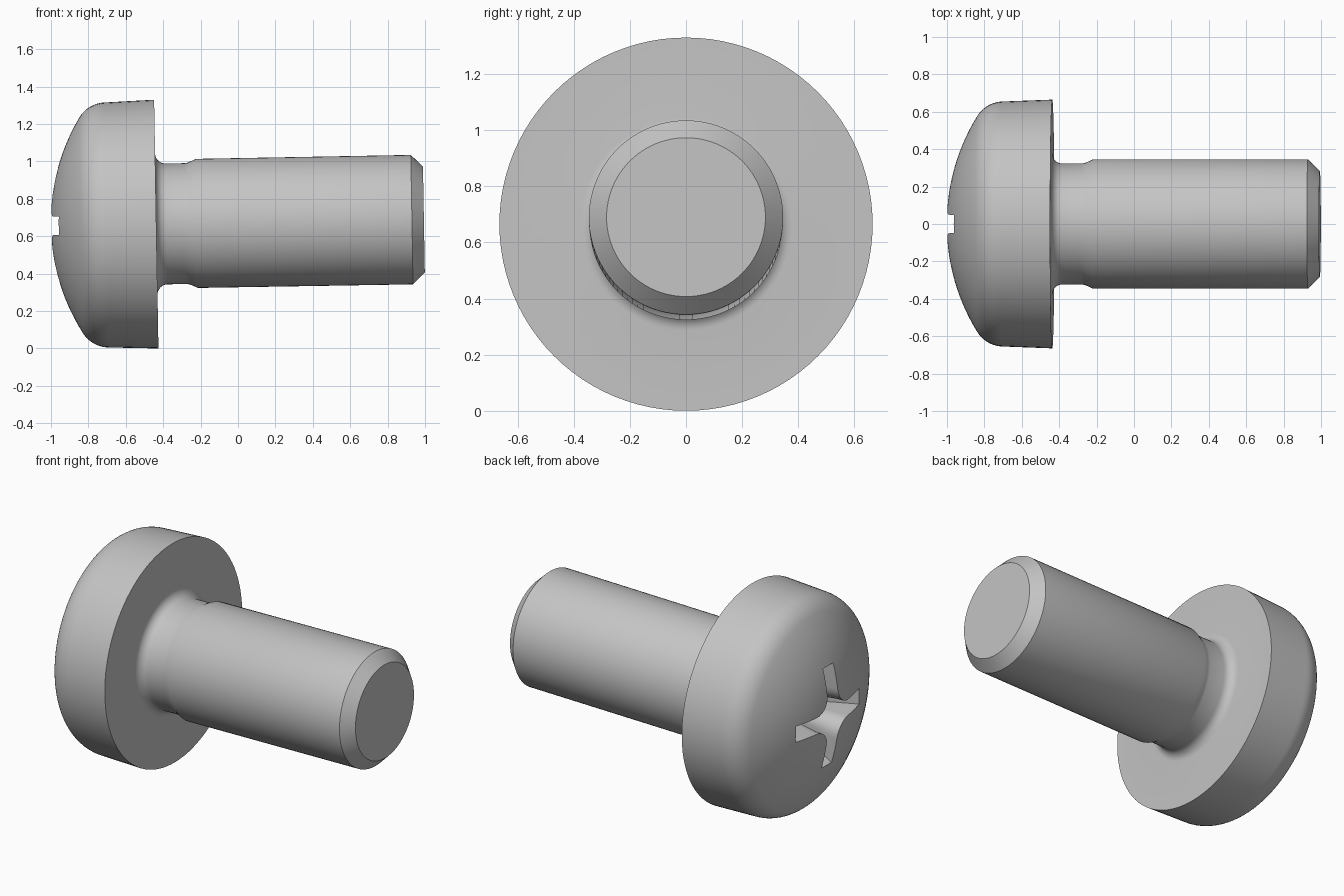
import bpy, math
from mathutils import Matrix

if "Cube" in bpy.data.objects:
    bpy.data.objects.remove(bpy.data.objects["Cube"])

SEG = 96

def loft(name, rings):
    """Closed solid through matching rings of points, capped at both ends."""
    n = len(rings[0])
    verts = [p for ring in rings for p in ring]
    faces = [[i * n + j, i * n + (j + 1) % n, (i + 1) * n + (j + 1) % n, (i + 1) * n + j]
             for i in range(len(rings) - 1) for j in range(n)]
    faces.append(list(range(n))[::-1])
    faces.append([(len(rings) - 1) * n + j for j in range(n)])
    mesh = bpy.data.meshes.new(name)
    mesh.from_pydata(verts, [], faces)
    obj = bpy.data.objects.new(name, mesh)
    bpy.context.collection.objects.link(obj)
    bpy.context.view_layer.objects.active = obj
    obj.select_set(True)
    bpy.ops.object.mode_set(mode='EDIT')
    bpy.ops.mesh.select_all(action='SELECT')
    bpy.ops.mesh.normals_make_consistent(inside=False)
    bpy.ops.object.mode_set(mode='OBJECT')
    obj.select_set(False)
    return obj

def arc(cx, cr, rad, a0, a1, steps):
    """Profile points (along axis, radius); angles in degrees."""
    return [(cx + rad * math.cos(math.radians(a0 + (a1 - a0) * i / steps)),
             cr + rad * math.sin(math.radians(a0 + (a1 - a0) * i / steps)))
            for i in range(steps + 1)]

# Screw profile: domed pan head, rounded rim, undercut neck, chamfered shank
R, fillet, fr = 1.1, 0.165, 0.49
cx = -1.002 + R
fx = cx - math.sqrt((R - fillet) ** 2 - fr ** 2)
tangent = 180 - math.degrees(math.asin(fr / (R - fillet)))
profile = arc(cx, 0, R, 179.5, tangent, 14)
profile += arc(fx, fr, fillet, tangent, 91, 10)[1:]
profile += [(-0.437, 0.665)]
profile += arc(-0.382, 0.378, 0.055, 180, 270, 8)
profile += [(-0.28, 0.323), (-0.262, 0.326), (-0.22, 0.345),
            (0.93, 0.346), (0.994, 0.283)]
screw = loft("pan_head_screw", [
    [(s, r * math.cos(2 * math.pi * j / SEG), r * math.sin(2 * math.pi * j / SEG))
     for j in range(SEG)] for s, r in profile])

# Cross recess: four straight arms blending into a rounded hub, tapering inwards
def cross(x, reach, w, hub):
    quarter = [(reach, -w), (reach, w)] + arc(hub, hub, hub - w, 270, 180, 6)
    pts = []
    for k in range(4):
        c, s = [(1, 0), (0, 1), (-1, 0), (0, -1)][k]
        pts += [(x, c * a - s * b, s * a + c * b) for a, b in quarter]
    return pts

cutter = loft("recess_cutter", [cross(-1.1, 0.322, 0.051, 0.16),
                                cross(-0.95, 0.305, 0.049, 0.15),
                                cross(-0.66, 0.13, 0.035, 0.085)])
cutter.hide_render = True
mod = screw.modifiers.new("recess", 'BOOLEAN')
mod.object = cutter
mod.operation = 'DIFFERENCE'
mod.solver = 'EXACT'
bpy.context.view_layer.objects.active = screw
screw.select_set(True)
bpy.ops.object.modifier_apply(modifier=mod.name)
bpy.data.objects.remove(cutter)

# The whole screw lies tilted by one degree
screw.data.transform(Matrix.Translation((0, 0, 0.6765)) @ Matrix.Rotation(math.radians(-1), 4, 'Y'))
low = min(v.co.z for v in screw.data.vertices)
screw.data.transform(Matrix.Translation((0, 0, -low)))

# Single plain grey metal
steel = bpy.data.materials.new("grey_steel")
steel.diffuse_color = (0.55, 0.55, 0.55, 1)
steel.use_nodes = True
steel.node_tree.nodes["Principled BSDF"].inputs["Base Color"].default_value = steel.diffuse_color
screw.data.materials.clear()
screw.data.materials.append(steel)
bpy.ops.object.shade_smooth_by_angle(angle=math.radians(25))
